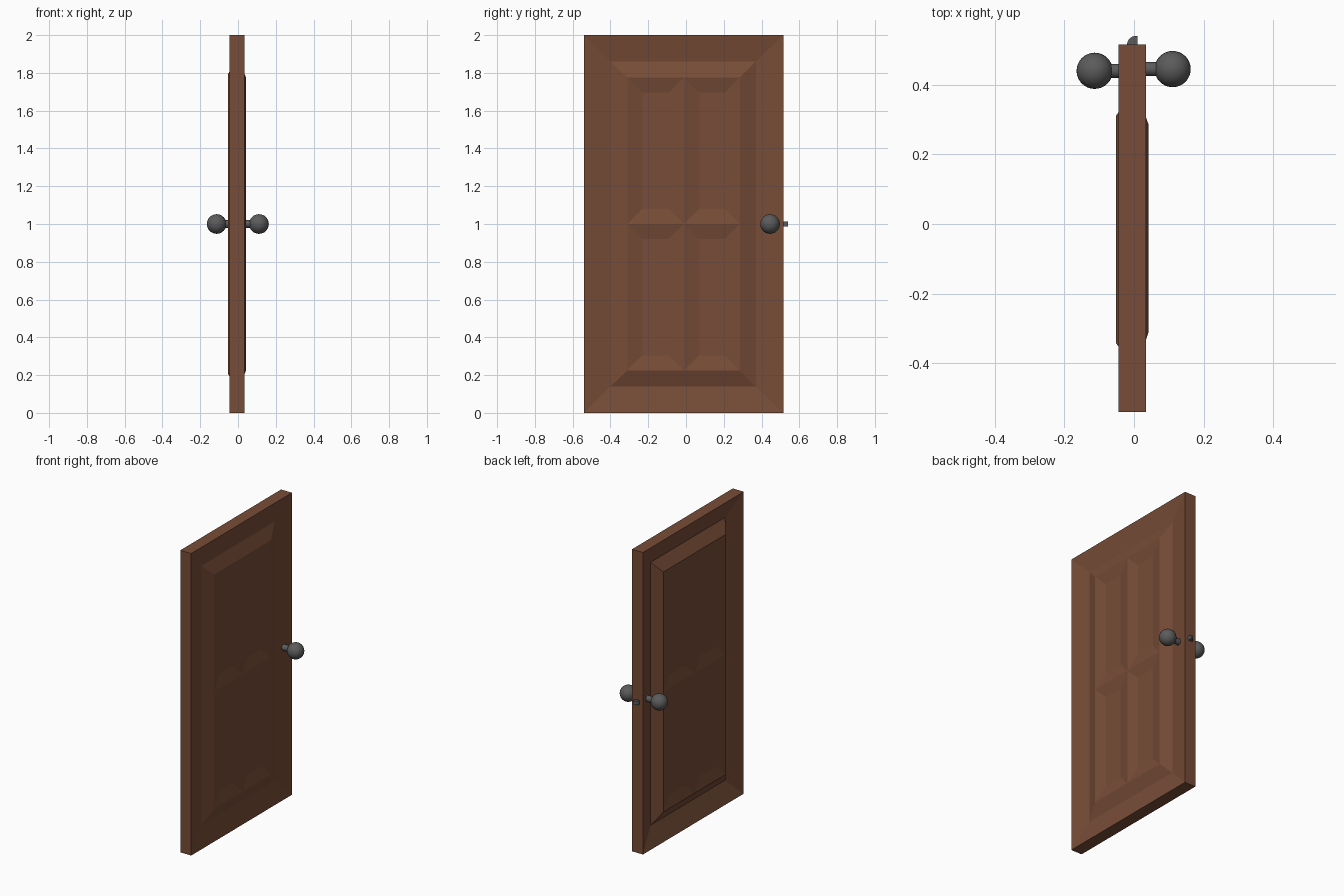
import bpy, bmesh, math
from mathutils import Matrix

cube = bpy.data.objects.get("Cube")
if cube:
    bpy.data.objects.remove(cube, do_unlink=True)


def material(name, rgb, roughness):
    m = bpy.data.materials.new(name)
    m.use_nodes = True
    m.diffuse_color = (*rgb, 1)
    bsdf = m.node_tree.nodes["Principled BSDF"]
    bsdf.inputs["Base Color"].default_value = (*rgb, 1)
    bsdf.inputs["Roughness"].default_value = roughness
    return m


wood = material("brown wood", (0.185, 0.073, 0.038), 0.7)
metal = material("dark grey metal", (0.105, 0.105, 0.105), 0.5)


def finish(bm, name, mat, smooth=False):
    bmesh.ops.remove_doubles(bm, verts=bm.verts, dist=1e-5)
    bmesh.ops.recalc_face_normals(bm, faces=bm.faces)
    mesh = bpy.data.meshes.new(name)
    bm.to_mesh(mesh)
    bm.free()
    mesh.materials.append(mat)
    ob = bpy.data.objects.new(name, mesh)
    bpy.context.collection.objects.link(ob)
    if smooth:
        bpy.ops.object.select_all(action='DESELECT')
        ob.select_set(True)
        bpy.context.view_layer.objects.active = ob
        bpy.ops.object.shade_smooth_by_angle(angle=math.radians(40))
    return ob


def rect(bm, x, y0, y1, z0, z1):
    return [bm.verts.new((x, y, z)) for y, z in ((y0, z0), (y1, z0), (y1, z1), (y0, z1))]


def bridge(bm, a, b):
    for i in range(4):
        j = (i + 1) % 4
        bm.faces.new((a[i], a[j], b[j], b[i]))


def door_side(bm, outer, recess, raised, inset=0.08, depth=0.016):
    """Sloped frame, raised moulding and four sunken panels; returns the outer loop."""
    loops = [rect(bm, *r) for r in (outer, recess, raised)]
    bridge(bm, loops[0], loops[1])
    bridge(bm, loops[1], loops[2])
    x, y0, y1, z0, z1 = raised
    floor = x - math.copysign(depth, x)
    ys, zs = (y0, (y0 + y1) / 2, y1), (z0, (z0 + z1) / 2, z1)
    for i in range(2):
        for j in range(2):
            rim = rect(bm, x, ys[i], ys[i + 1], zs[j], zs[j + 1])
            panel = rect(bm, floor, ys[i] + inset, ys[i + 1] - inset,
                         zs[j] + inset, zs[j + 1] - inset)
            bridge(bm, rim, panel)
            bm.faces.new(panel)
    return loops[0]


# Door slab with a panelled face on each side
bm = bmesh.new()
left = door_side(bm, (0.035, -0.54, 0.515, 0, 2), (0.012, -0.40, 0.37, 0.14, 1.86),
                 (0.042, -0.31, 0.285, 0.225, 1.775))
right = door_side(bm, (-0.045, -0.54, 0.515, 0, 2), (-0.003, -0.405, 0.375, 0.13, 1.87),
                  (-0.052, -0.342, 0.311, 0.205, 1.795))
bridge(bm, left, right)
finish(bm, "door_panel", wood)

# Knobs and their necks
for side, x, y in (("left", 0.111, 0.445), ("right", -0.113, 0.44)):
    bm = bmesh.new()
    bmesh.ops.create_uvsphere(bm, u_segments=32, v_segments=16, radius=0.052,
                              matrix=Matrix.Translation((x, y, 1)))
    finish(bm, side + "_knob", metal, True)
    bm = bmesh.new()
    start = math.copysign(0.015, x)
    place = Matrix.Translation(((x + start) / 2, y, 1)) @ Matrix.Rotation(math.pi / 2, 4, 'Y')
    bmesh.ops.create_cone(bm, cap_ends=True, segments=32, radius1=0.02, radius2=0.02,
                          depth=abs(x - start), matrix=place)
    finish(bm, side + "_knob_neck", metal, True)

# Latch bolt: a quarter-round profile extruded upward
bm = bmesh.new()
profile = [(0.01, 0.50), (0.01, 0.54)]
profile += [(0.005 - 0.025 * math.sin(a), 0.515 + 0.025 * math.cos(a))
            for a in (math.pi / 2 * k / 8 for k in range(9))]
profile.append((-0.02, 0.50))
base = bm.faces.new([bm.verts.new((x, y, 0.988)) for x, y in profile])
top = bmesh.ops.extrude_face_region(bm, geom=[base], use_keep_orig=True)["geom"]
bmesh.ops.translate(bm, vec=(0, 0, 0.026),
                    verts=[v for v in top if isinstance(v, bmesh.types.BMVert)])
finish(bm, "latch_bolt", metal, True)
